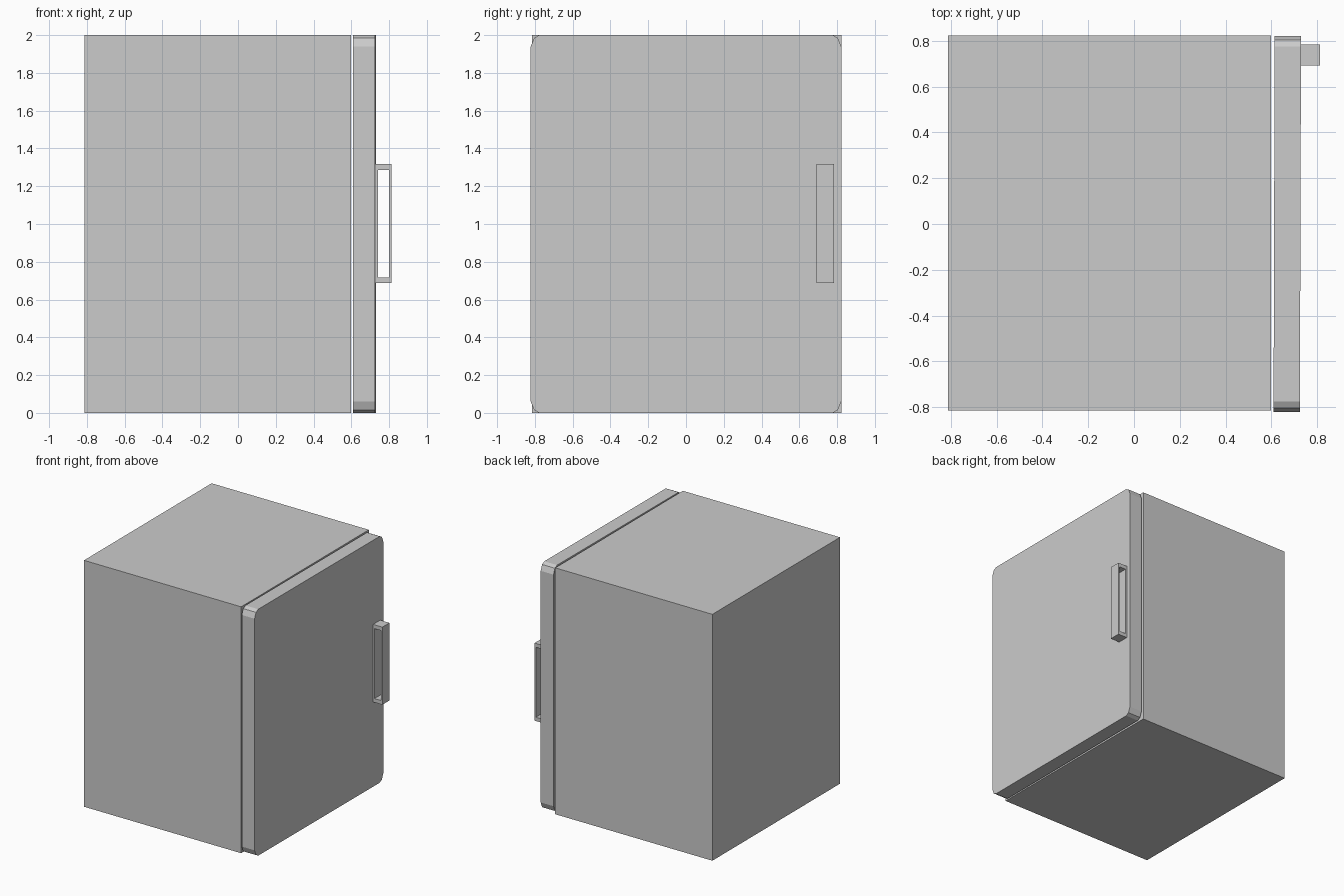
import bpy, bmesh

if "Cube" in bpy.data.objects:
    bpy.data.objects.remove(bpy.data.objects["Cube"])


def extrude_profile(name, points, offset, hole=None):
    """Prism from a 3D outline; an optional matching inner outline makes it a frame."""
    bm = bmesh.new()
    n = len(points)

    def ring(pts, shift):
        return [bm.verts.new([p[i] + shift[i] for i in range(3)]) for p in pts]

    a, b = ring(points, (0, 0, 0)), ring(points, offset)
    if hole:
        ha, hb = ring(hole, (0, 0, 0)), ring(hole, offset)
    else:
        bm.faces.new(a)
        bm.faces.new(b)
    for i in range(n):
        j = (i + 1) % n
        bm.faces.new((a[i], a[j], b[j], b[i]))
        if hole:
            bm.faces.new((ha[i], ha[j], hb[j], hb[i]))
            bm.faces.new((a[i], a[j], ha[j], ha[i]))
            bm.faces.new((b[i], b[j], hb[j], hb[i]))
    bmesh.ops.recalc_face_normals(bm, faces=bm.faces[:])
    mesh = bpy.data.meshes.new(name)
    bm.to_mesh(mesh)
    bm.free()
    obj = bpy.data.objects.new(name, mesh)
    bpy.context.collection.objects.link(obj)
    return obj


def rect_xz(x0, x1, z0, z1, y):
    return [(x0, y, z0), (x1, y, z0), (x1, y, z1), (x0, y, z1)]


# Cabinet: plain box
extrude_profile("cabinet", rect_xz(-0.813, 0.598, 0.0, 2.0, -0.814), (0, 1.637, 0))

# Door: slab with faceted round corners, hung very slightly out of square
corner = [(0.0, 0.06), (0.018, 0.015), (0.046, 0.0)]
half, tilt = 0.822, 0.003
lower = [(-half + y, z) for y, z in corner]
lower += [(-y, z) for y, z in reversed(lower)]
outline = lower + [(y, 2.0 - z) for y, z in reversed(lower)]
extrude_profile("door", [(0.612 + tilt * y, y, z) for y, z in outline], (0.115, 0, 0))

# Handle: thin upright rectangular loop on the door
extrude_profile("door_handle", rect_xz(0.728, 0.812, 0.687, 1.317, 0.692),
                (0, 0.091, 0), hole=rect_xz(0.741, 0.80, 0.718, 1.286, 0.692))
